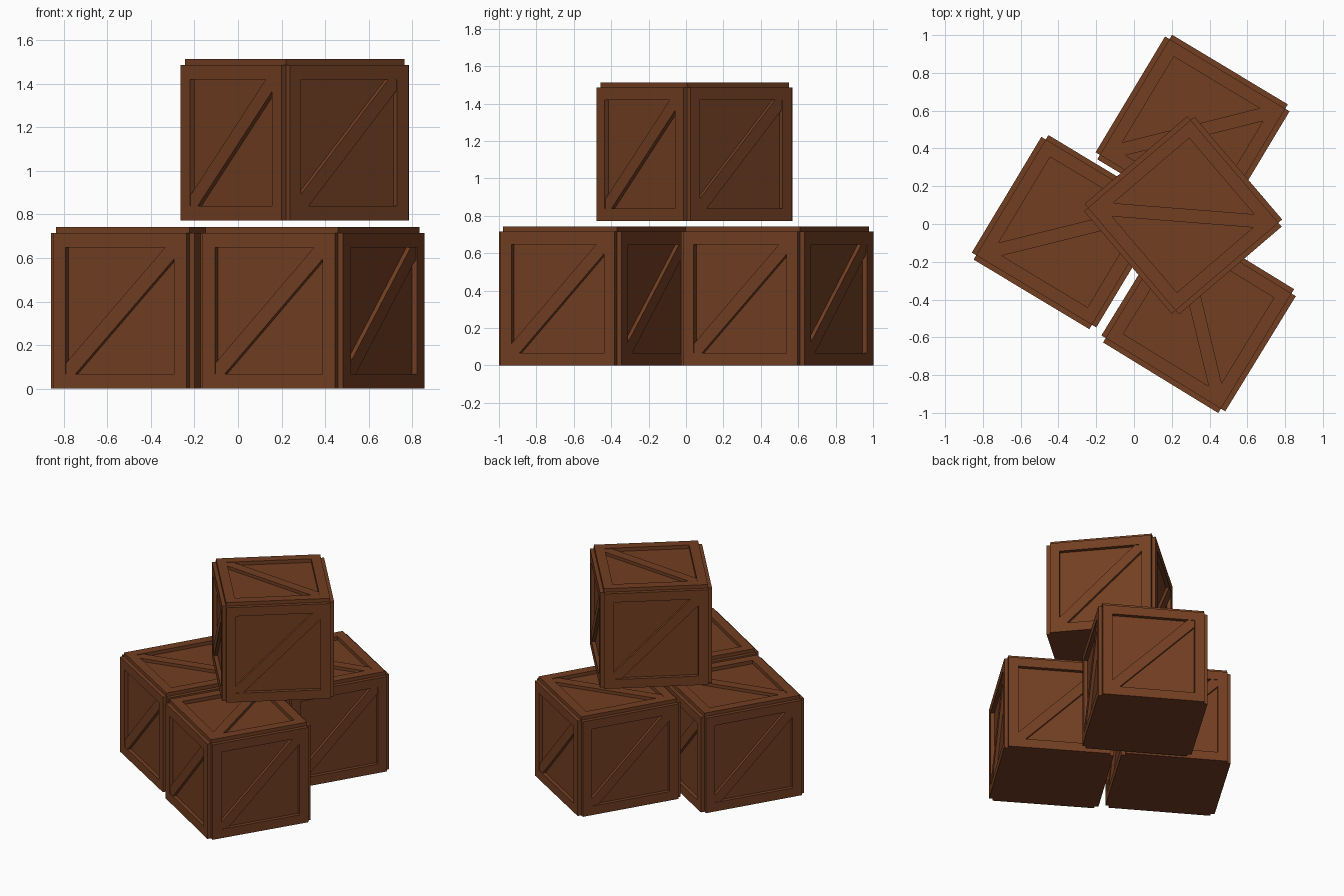
import bpy, bmesh
from math import radians
from mathutils import Matrix, Vector

if "Cube" in bpy.data.objects:
    bpy.data.objects.remove(bpy.data.objects["Cube"])

W = 0.715      # core cube size
T = 0.027      # frame thickness
H = W / 2
WIN = 0.29     # half size of the window in each frame
CUT = 0.05     # brace corner offset
BRACE = 0.023  # brace thickness

wood = bpy.data.materials.new("brown_wood")
wood.diffuse_color = (0.17, 0.049, 0.016, 1)
wood.use_nodes = True
wood.node_tree.nodes["Principled BSDF"].inputs["Base Color"].default_value = wood.diffuse_color

# Placement of the five framed faces: local x right, y up, z outward
centre = Matrix.Translation((0, 0, H))
faces = [centre @ Matrix.Translation((0, 0, H))]
for k in range(4):
    faces.append(centre @ Matrix.Rotation(radians(90 * k), 4, 'Z')
                 @ Matrix.Rotation(radians(90), 4, 'X') @ Matrix.Translation((0, 0, H)))


def make_mesh(name, build):
    bm = bmesh.new()
    build(bm)
    bmesh.ops.recalc_face_normals(bm, faces=bm.faces)
    me = bpy.data.meshes.new(name)
    bm.to_mesh(me)
    bm.free()
    me.materials.append(wood)
    return me


def ring(bm, m, pts, z):
    return [bm.verts.new(m @ Vector((x, y, z))) for x, y in pts]


def bridge(bm, a, b):
    n = len(a)
    for i in range(n):
        j = (i + 1) % n
        bm.faces.new((a[i], a[j], b[j], b[i]))


def square(h):
    return [(-h, -h), (h, -h), (h, h), (-h, h)]


# Plain cube inside each crate
def build_core(bm):
    bmesh.ops.create_cube(bm, size=W, matrix=centre)


# Raised square frame on the top and four sides
def build_frames(bm):
    for m in faces:
        loops = [ring(bm, m, square(h), z)
                 for h, z in ((H, 0), (H, T), (WIN, T), (WIN, 0))]
        for i in range(4):
            bridge(bm, loops[i], loops[(i + 1) % 4])


# Diagonal plank inside each frame, cut to fit the corners
def build_braces(bm):
    w, c = WIN, WIN - CUT
    pts = [(-w, -w), (-c, -w), (w, c), (w, w), (c, w), (-w, -c)]
    for m in faces:
        low, top = ring(bm, m, pts, 0), ring(bm, m, pts, BRACE)
        bridge(bm, low, top)
        bm.faces.new(top)
        bm.faces.new(low[::-1])


parts = [make_mesh("core", build_core),
         make_mesh("frames", build_frames),
         make_mesh("braces", build_braces)]

# Three crates on the ground and one resting above them
crates = {
    "left_crate": ((-0.345, -0.043, 0), -31),
    "back_crate": ((0.31, 0.488, 0), -31),
    "front_crate": ((0.342, -0.486, 0), 58.5),
    "top_crate": ((0.26, 0.046, 0.771), -49.5),
}
for name, (loc, angle) in crates.items():
    for me in parts:
        ob = bpy.data.objects.new(f"{name}_{me.name}", me)
        ob.location = loc
        ob.rotation_euler.z = radians(angle)
        bpy.context.collection.objects.link(ob)
